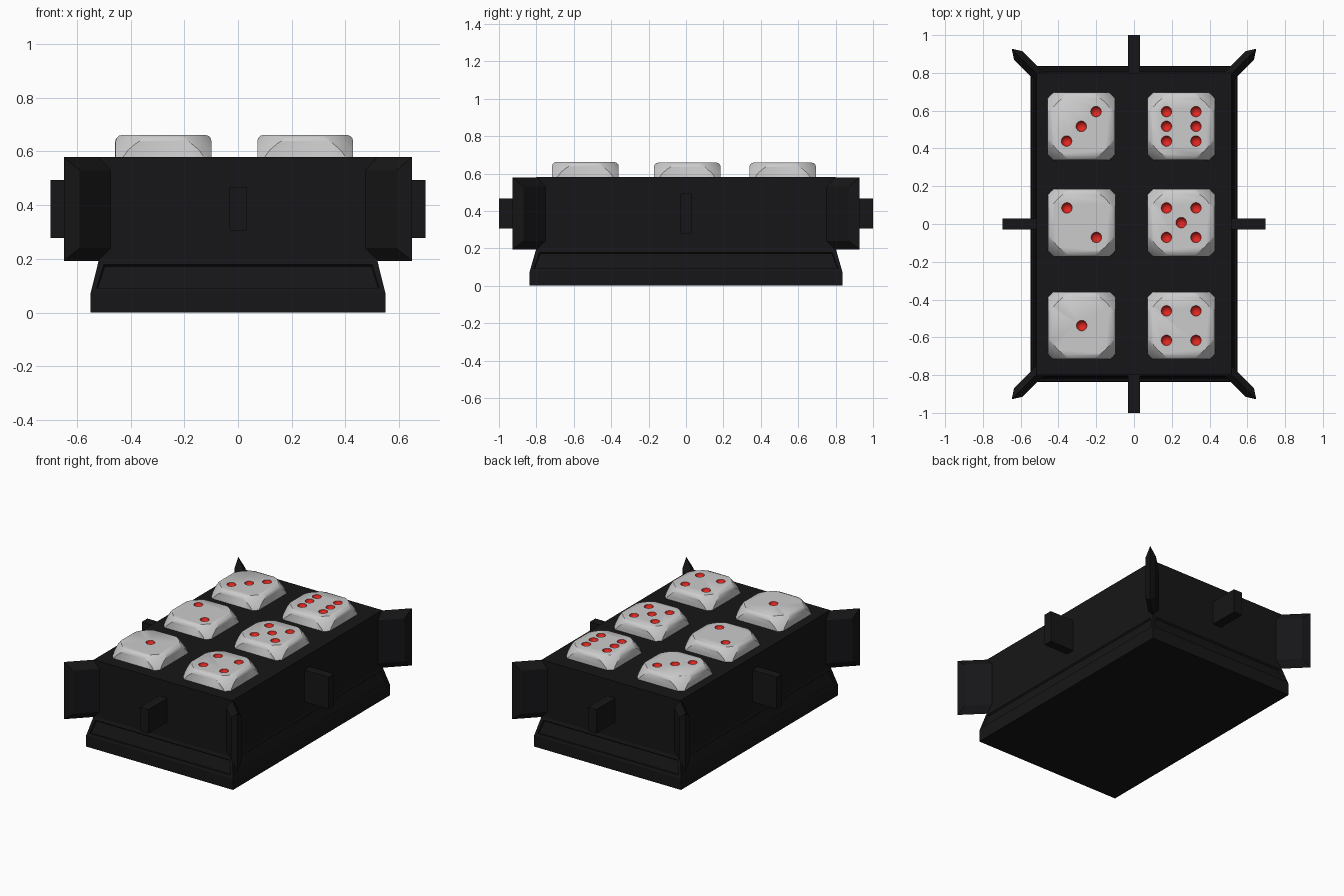
import bpy, bmesh
from math import radians, atan2
from mathutils import Matrix, Vector

if "Cube" in bpy.data.objects:
    bpy.data.objects.remove(bpy.data.objects["Cube"])


def material(name, rgb):
    m = bpy.data.materials.new(name)
    m.diffuse_color = (*rgb, 1)
    m.use_nodes = True
    m.node_tree.nodes["Principled BSDF"].inputs["Base Color"].default_value = m.diffuse_color
    return m


BLACK = material("black", (0.008, 0.008, 0.009))
BONE = material("bone_grey", (0.55, 0.55, 0.55))
RED = material("red", (0.75, 0.02, 0.015))


def make(name, bm, mat):
    bmesh.ops.recalc_face_normals(bm, faces=bm.faces)
    me = bpy.data.meshes.new(name)
    bm.to_mesh(me)
    bm.free()
    me.materials.append(mat)
    ob = bpy.data.objects.new(name, me)
    bpy.context.collection.objects.link(ob)
    return ob


def loft(bm, rings):
    """Skin a list of four-point rings and cap both ends; returns side faces per band."""
    rows = [[bm.verts.new(p) for p in r] for r in rings]
    bands = []
    for a, b in zip(rows, rows[1:]):
        bands.append([bm.faces.new((a[i], a[(i + 1) % 4], b[(i + 1) % 4], b[i]))
                      for i in range(4)])
    bm.faces.new(rows[0][::-1])
    bm.faces.new(rows[-1])
    return bands


def rect(x, y, z):
    return [(-x, -y, z), (x, -y, z), (x, y, z), (-x, y, z)]


def box(name, lo, hi, mat):
    bm = bmesh.new()
    lo, hi = Vector(lo), Vector(hi)
    bmesh.ops.create_cube(bm, size=1, matrix=Matrix.Translation((lo + hi) / 2)
                          @ Matrix.Diagonal((*(hi - lo), 1)))
    return make(name, bm, mat)


# Casing: plinth, sloped skirt with sunken panels, upright walls
bm = bmesh.new()
bands = loft(bm, [rect(0.548, 0.836, 0), rect(0.548, 0.836, 0.075),
                  rect(0.517, 0.80, 0.2), rect(0.517, 0.80, 0.58)])
bmesh.ops.recalc_face_normals(bm, faces=bm.faces)
bmesh.ops.inset_individual(bm, faces=bands[1], thickness=0.028, depth=0)
bmesh.ops.inset_individual(bm, faces=bands[1], thickness=0.006, depth=-0.01)
make("casing", bm, BLACK)

# Corner fins: slabs with bevelled ends that run to a ridge
for sx in (-1, 1):
    for sy in (-1, 1):
        bm = bmesh.new()

        def fin_ring(w, end, lo, hi):
            return [(-0.12, w, lo), (end, w, lo), (end, w, hi), (-0.12, w, hi)]
        loft(bm, [fin_ring(-0.032, 0.122, 0.24, 0.53), fin_ring(0, 0.172, 0.193, 0.579),
                  fin_ring(0.032, 0.122, 0.24, 0.53)])
        fin = make("corner_fin", bm, BLACK)
        fin.location = (sx * 0.526, sy * 0.806, 0)
        fin.rotation_euler.z = atan2(sy, sx)

# Pegs on the middle of each side
for s in (-1, 1):
    xs, ys = sorted((s * 0.48, s * 0.697)), sorted((s * 0.76, s * 1.0))
    box("side_peg", (xs[0], -0.03, 0.278), (xs[1], 0.03, 0.493), BLACK)
    box("end_peg", (-0.032, ys[0], 0.306), (0.032, ys[1], 0.467), BLACK)


def boolean(ob, cutter, op):
    m = ob.modifiers.new("cut", 'BOOLEAN')
    m.object, m.operation, m.solver = cutter, op, 'EXACT'
    m.material_mode = 'TRANSFER' if op == 'DIFFERENCE' else 'INDEX'
    bpy.ops.object.select_all(action='DESELECT')
    bpy.context.view_layer.objects.active = ob
    ob.select_set(True)
    bpy.ops.object.modifier_apply(modifier=m.name)
    bpy.data.objects.remove(cutter)


# Dice: cubes trimmed by a sphere, with scooped red pips
H, R, P = 0.178, 0.253, 0.078


def die(number, x, y, top, pips):
    bm = bmesh.new()
    bmesh.ops.create_cube(bm, size=2 * H)
    bmesh.ops.bevel(bm, geom=bm.edges[:], offset=0.022, segments=3,
                    profile=0.5, affect='EDGES')
    ob = make(f"die_{number}", bm, BONE)

    bm = bmesh.new()
    bmesh.ops.create_uvsphere(bm, u_segments=40, v_segments=26, radius=R)
    boolean(ob, make("trim_sphere", bm, BONE), 'INTERSECT')

    bm = bmesh.new()
    for px, py in pips:
        bmesh.ops.create_uvsphere(bm, u_segments=16, v_segments=10, radius=0.029,
                                  matrix=Matrix.Translation((px * P, py * P, H + 0.004)))
    boolean(ob, make("pip_cutter", bm, RED), 'DIFFERENCE')
    ob.location = (x, y, top - H)
    bpy.ops.object.shade_smooth_by_angle(angle=radians(35))


corners = [(-1, -1), (1, 1), (-1, 1), (1, -1)]
die(1, -0.277, -0.538, 0.661, [(0, 0)])
die(2, -0.277, 0.007, 0.658, [(-1, 1), (1, -1)])
die(3, -0.279, 0.517, 0.658, [(-1, -1), (0, 0), (1, 1)])
die(4, 0.25, -0.538, 0.661, corners)
die(5, 0.25, 0.007, 0.658, corners + [(0, 0)])
die(6, 0.25, 0.517, 0.658, corners + [(-1, 0), (1, 0)])
